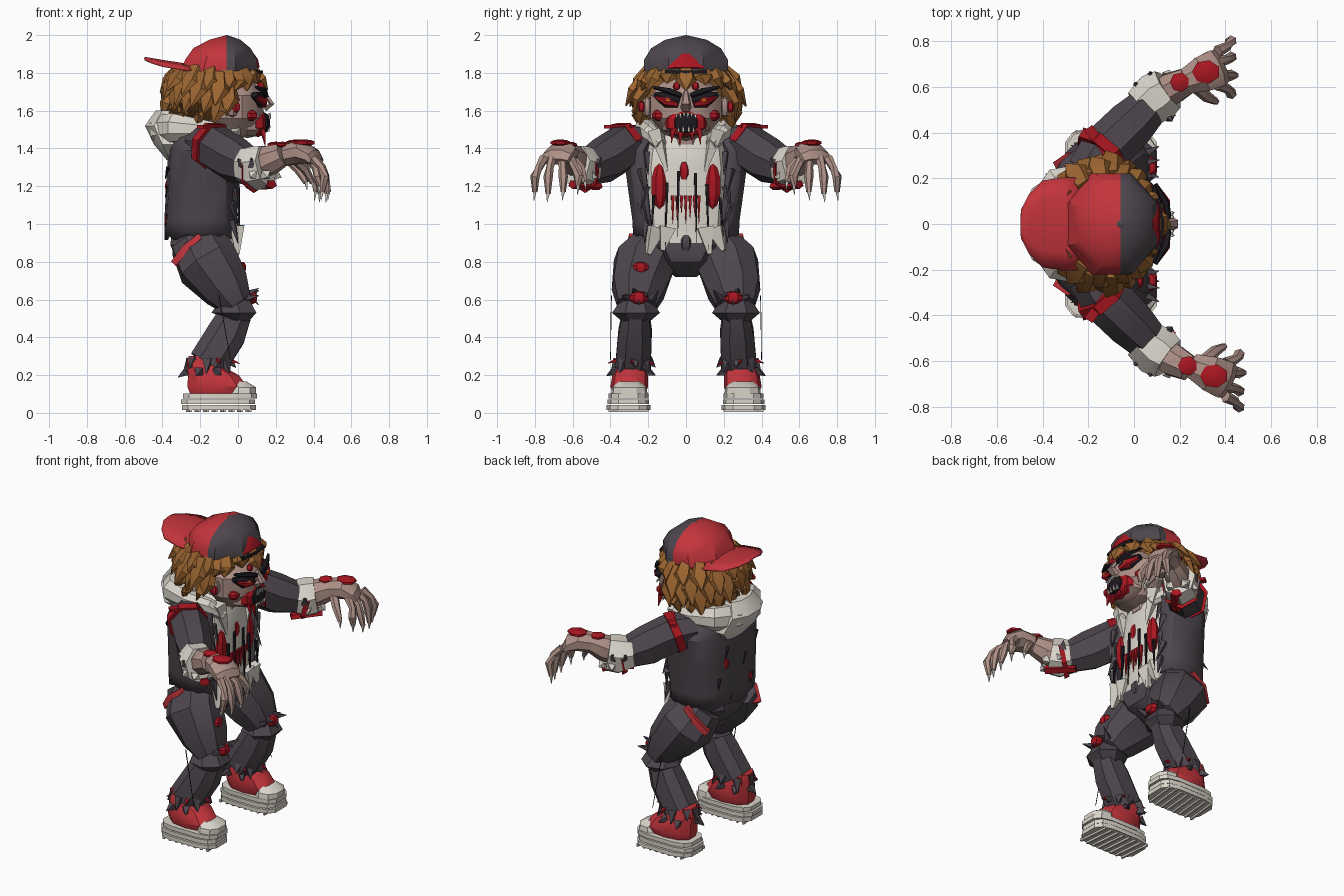
import bpy, bmesh, random
from math import sin, cos, pi, radians
from mathutils import Vector
random.seed(4)

DARK, RED, BLOOD = (.075, .062, .075), (.55, .035, .045), (.40, .008, .015)
HAIR, SKIN, PALE = (.33, .13, .03), (.42, .28, .24), (.70, .66, .59)
BLACK, ORANGE = (.012, .01, .014), (.9, .12, .03)
mats = {}


def mat(c):
    if c not in mats:
        mats[c] = bpy.data.materials.new("paint")
        mats[c].diffuse_color = (*c, 1)
    return mats[c]


def power(a, p):
    return (1 if a > 0 else -1) * abs(a) ** p


def tube(pts, n=8, ref=(0, 0, 1), flat=False, p=1):
    """Rings (x,y,z,ru,rv) along a path; flat keeps every ring horizontal."""
    P = [Vector(q[:3]) for q in pts]
    vs, fs = [], []
    for i, q in enumerate(pts):
        t = Vector((0, 0, 1)) if flat else (P[min(i + 1, len(P) - 1)] - P[max(i - 1, 0)]).normalized()
        r = Vector((1, 0, 0)) if flat else Vector(ref)
        if abs(r.dot(t)) > .97:
            r = Vector((1, .1, 0))
        u = (r - t * r.dot(t)).normalized()
        v = t.cross(u)
        for k in range(n):
            a = (k + .5) * 2 * pi / n
            vs.append(P[i] + u * q[3] * power(cos(a), p) + v * q[-1] * power(sin(a), p))
    for i in range(len(pts) - 1):
        for k in range(n):
            l = (k + 1) % n
            fs.append((i * n + k, i * n + l, i * n + n + l, i * n + n + k))
    fs += [tuple(range(n)), tuple(range(len(vs) - n, len(vs)))]
    return vs, fs


def loft(pts, n=8, p=1):
    return tube(pts, n, flat=True, p=p)


def spike(a, b, r=.02, tip=.002, n=4):
    return tube([(*a, r), (*b, tip)], n)


def ball(x, y, z, rx, ry, rz, n=8):
    return loft([(x, y, z + rz * sin(t), rx * cos(t) + .001, ry * cos(t) + .001)
                 for t in [radians(d) for d in (-90, -55, -20, 20, 55, 90)]], n)


def build(name, parts, col, sides=False, solid=0):
    """Merge parts in one object; sides also makes the mirror twin."""
    obs = []
    for s in ((1, -1) if sides else (1,)):
        bm = bmesh.new()
        for vs, fs in parts:
            b = [bm.verts.new((v[0], v[1] * s, v[2])) for v in vs]
            for f in fs:
                bm.faces.new([b[i] for i in f])
        bmesh.ops.recalc_face_normals(bm, faces=bm.faces)
        me = bpy.data.meshes.new(name)
        bm.to_mesh(me)
        bm.free()
        me.materials.append(mat(col))
        ob = bpy.data.objects.new(name + ("" if not sides else "_left" if s > 0 else "_right"), me)
        bpy.context.collection.objects.link(ob)
        if solid:
            ob.modifiers.new("thick", "SOLIDIFY").thickness = solid
        obs.append(ob)
    return obs


def fringe(c, ru, rv, drop, out, n, r=.022):
    """Ragged spikes around a horizontal hem."""
    res = []
    for k in range(n):
        a = k * 2 * pi / n + random.uniform(-.2, .2)
        d = drop * random.uniform(.5, 1.2)
        res.append(spike((c[0] + ru * cos(a), c[1] + rv * sin(a), c[2]),
                         (c[0] + (ru + out) * cos(a), c[1] + (rv + out) * sin(a), c[2] - d), r))
    return res


# shoes: treads, stacked soles, upper, toe cap, laces
build("shoe_tread", [tube([(-.27 + .045 * k, .2, .012, .012, .009), (-.25 + .045 * k, .41, .012, .012, .009)], 4)
                     for k in range(8)], PALE, True)
build("shoe_sole", [loft([(-.1 + d, .305, z, .2, w), (-.1 + d, .305, z + .026, .2, w)], 12, .55)
                    for d, z, w in ((0, .015, .118), (-.005, .046, .112), (.005, .077, .108))], PALE, True)
build("shoe_upper", [loft([(-.11, .3, .1, .15, .085), (-.11, .3, .14, .165, .1), (-.13, .295, .2, .14, .095),
                           (-.18, .29, .25, .095, .08), (-.19, .29, .3, .075, .07)], 10, .85)], RED, True)
build("toe_cap", [loft([(.02, .3, .1, .08, .098), (.02, .3, .135, .08, .092), (.0, .3, .165, .05, .06)], 9, .85)], PALE, True)
build("laces", [tube([(-.03 - .03 * k, .25, .18 + .022 * k, .009), (-.03 - .03 * k, .34, .19 + .022 * k, .009)], 4)
                for k in range(4)], PALE, True)
build("shoe_rips", fringe((-.17, .29, .22), .1, .09, .03, .05, 6, .03), DARK, True)

# trousers: pelvis, thighs, knees, shins, ragged hems
build("pelvis", [loft([(-.17, 0, .72, .06, .06), (-.17, 0, .8, .16, .17), (-.18, 0, .89, .19, .26),
                       (-.19, 0, .97, .17, .25)], 8, .8)], DARK)
X = (1, 0, 0)
build("thigh", [tube([(-.22, .16, .91, .15, .11), (-.16, .22, .79, .17, .17), (-.06, .25, .66, .135, .15),
                      (.0, .26, .57, .085, .11)], 8, X, p=.88)], DARK, True)
build("knee_flap", [tube([(-.03, .265, .58, .1, .09), (-.015, .265, .53, .125, .13), (-.03, .265, .49, .08, .075)], 7, X)], DARK, True)
build("shin", [tube([(-.01, .265, .53, .09, .075), (-.06, .27, .42, .11, .095), (-.16, .28, .26, .11, .1)], 8, X, p=.85)], DARK, True)
build("hem_rags", fringe((-.15, .28, .28), .1, .08, .07, .04, 8, .035), DARK, True)
build("hem_blood", fringe((-.14, .285, .28), .1, .085, .03, .05, 5, .014), BLOOD, True)
build("knee_wound", [ball(.075, .25, .61, .03, .05, .035, 6)], BLOOD, True)
build("knee_rags", [spike((.05, .25 + d, .64 - abs(d) * .5), (.11, .25 + 1.5 * d, .6 + e), .024)
                    for d, e in ((-.07, .05), (-.03, .02), (.02, .06), (.06, .02), (0, -.03))], DARK, True)
build("thigh_blood", [ball(.025, -.24, .77, .02, .045, .03, 6)], BLOOD)
build("loose_thread", [spike((-.1, .395, .62), (-.04, .4, .28), .003)], BLACK, True)
build("hip_flap", [tube([(-.33, .25, .79, .025, .04), (-.27, .28, .87, .03, .05), (-.2, .28, .94, .02, .03)], 4)], RED, True)

# shirt with hem, stains and drips
build("shirt", [loft([(-.17, 0, .88, .17, .23), (-.18, 0, 1.0, .175, .22), (-.18, 0, 1.3, .185, .24),
                      (-.17, 0, 1.44, .15, .22), (-.14, 0, 1.52, .09, .12)], 12, .75)], PALE)
build("shirt_hem", [spike((-.02, y, .98), (-.005, y * 1.25, .84 + .02 * (i % 2)), .06, .015)
                    for i, y in enumerate((-.16, -.1, .1, .16))], PALE)
build("belly_patch", [ball(-.03, 0, .9, .045, .04, .05, 6)], DARK)
build("shirt_blood", [ball(-.025, s * .14, 1.2, .03, .045, .12, 7) for s in (1, -1)] + [ball(-.015, -.01, 1.28, .025, .035, .055, 6)]
      + [spike((.0, -.07 + .023 * k, 1.15), (.005, -.07 + .023 * k, 1.0 + .03 * (k % 3)), .012) for k in range(7)], BLOOD)
build("shirt_tears", [spike((.0, y, 1.32 - abs(y)), (.01, y * 1.1, z), .011) for y, z in
                      ((-.17, .9), (-.1, .86), (-.04, .93), (.05, .9), (.11, .86), (.18, .92))], BLACK)

# open jacket shell with a ragged lower edge
levels = [(.93, -.19, .2, .28), (1.02, -.19, .2, .285), (1.2, -.18, .2, .31), (1.39, -.18, .19, .335), (1.5, -.19, .15, .25)]
m, jv, jf = 13, [], []
for i, (z, cx, rx, ry) in enumerate(levels):
    for k in range(m):
        a = radians(36 + 288 * k / (m - 1))
        jv.append((cx + rx * power(cos(a), .75), ry * power(sin(a), .7), z + (.03 * (k % 2) - .015 if i == 0 else 0)))
for i in range(len(levels) - 1):
    jf += [(i * m + k, i * m + k + 1, i * m + m + k + 1, i * m + m + k) for k in range(m - 1)]
build("jacket", [(jv, jf)], DARK, solid=.02)
build("jacket_rags", [spike((-.03, .21 + .03 * (k % 2), 1.38 - .09 * k), (.0, .2 + .02 * (k % 3), 1.26 - .09 * k), .022)
                      for k in range(5)], DARK, True)
build("jacket_back_rips", [spike((-.37, y, z), (-.385, y + .04, z - .06), .012) for y, z in
                           ((-.2, 1.3), (-.08, 1.2), (.1, 1.3), (.18, 1.12), (-.15, 1.05), (.05, 1.02))], BLACK)
build("jacket_back_blood", [ball(-.375, y, z, .012, .025, .03, 6) for y, z in ((-.12, 1.03), (.12, 1.2))], BLOOD)

# fallen hood around the neck
hp = [(-.01, .13, 1.42, .035, .03), (-.08, .19, 1.48, .05, .045), (-.2, .22, 1.5, .06, .055), (-.33, .18, 1.51, .08, .075),
      (-.4, .08, 1.5, .09, .075)]
build("hood", [tube(hp + [(x, -y, z, a, b) for x, y, z, a, b in hp[::-1]], 8)], PALE)
build("hood_back", [loft([(-.35, 0, 1.34, .03, .1), (-.37, 0, 1.42, .08, .2), (-.41, 0, 1.52, .09, .17), (-.38, 0, 1.6, .06, .12)], 8)], PALE)
build("collar_flap", [spike((-.03, .16, 1.5), (-.01, .1, 1.28), .05, .01)], PALE, True)

# arms: sleeves, shoulder bands, torn cuffs, forearms
build("sleeve", [tube([(-.19, .22, 1.42, .1, .11), (-.13, .32, 1.41, .125, .115), (-.02, .43, 1.34, .125, .11),
                       (.09, .54, 1.29, .09, .085)], 7)], DARK, True)
build("shoulder_band", [tube([(-.16, .3, 1.425, .128, .12), (-.13, .335, 1.41, .136, .124)], 7),
                        tube([(-.09, .28, 1.515, .012, .03), (-.2, .42, 1.515, .012, .03)], 4)], BLOOD, True)
build("cuff", [tube([(.03, .5, 1.31, .095, .095), (.1, .555, 1.3, .122, .115), (.15, .59, 1.31, .115, .1)], 7)], PALE, True)
build("cuff_blood", [tube([(.08, .53, 1.295, .121, .105), (.1, .55, 1.29, .128, .117)], 7),
                     tube([(.06, .46, 1.2, .02, .03), (.18, .6, 1.21, .025, .035)], 5)], BLOOD, True)
build("cuff_rags", fringe((.1, .55, 1.31), .09, .09, -.05, .03, 7, .03), DARK, True)
build("cuff_scraps", fringe((.12, .57, 1.26), .08, .08, .02, .03, 6, .035), PALE, True)
build("forearm", [tube([(.1, .55, 1.3, .07, .06), (.17, .595, 1.34, .082, .075), (.24, .63, 1.37, .062, .06)], 8)], SKIN, True)
hand = build("hand", [tube([(.22, .62, 1.365, .06, .058), (.3, .655, 1.38, .065, .085), (.36, .68, 1.355, .045, .09),
                            (.38, .69, 1.33, .025, .08)], 8)], SKIN, True)
fing, claws = [], []
for y0, y1, x1, z1 in ((.61, .57, .44, 1.2), (.655, .65, .455, 1.17), (.71, .73, .445, 1.16), (.755, .8, .42, 1.17)):
    fing.append(tube([(.365, y0, 1.345, .026), (.41, (y0 + y1) / 2, 1.3, .021), (.425, y1, 1.25, .025), (x1 - .01, y1, z1, .014)], 6))
    claws.append(spike((x1 - .01, y1, z1 + .005), (x1 - .015, y1 + .005, z1 - .045), .012))
fing.append(tube([(.27, .6, 1.34, .028), (.32, .555, 1.29, .025), (.36, .535, 1.22, .015)], 6))
claws.append(spike((.36, .535, 1.225), (.365, .53, 1.18), .012))
hand += build("fingers", fing, SKIN, True) + build("claws", claws, PALE, True)
hand += build("hand_blood", [ball(.315, .665, 1.43, .065, .055, .018, 7), ball(.2, .62, 1.42, .045, .045, .016, 7)], BLOOD, True)
for o in hand:
    if o.name.endswith("right"):
        o.location.x = .035

# head and face
build("head", [ball(-.02, 0, 1.62, .17, .205, .18, 12), ball(.05, 0, 1.52, .1, .13, .065, 10),
               loft([(-.1, 0, 1.42, .09, .09), (-.08, 0, 1.55, .09, .09)])], SKIN)
build("nose", [tube([(.135, 0, 1.7, .012, .012), (.18, 0, 1.635, .016, .028), (.14, 0, 1.61, .02, .03)], 5, X)], SKIN)
build("ear", [ball(-.03, .205, 1.62, .04, .03, .055, 7)], SKIN, True)
build("eye_socket", [tube([(.125, .035, 1.64, .03, .03), (.115, .1, 1.66, .045, .032), (.085, .165, 1.685, .015, .02)], 7)], BLACK, True)
build("eye_rim", [tube([(.135, .04, 1.635, .018, .02), (.122, .1, 1.652, .032, .034), (.095, .155, 1.672, .01, .02)], 7)], BLOOD, True)
build("eye", [ball(.138, .095, 1.655, .022, .022, .016, 6)], ORANGE, True)
build("brow", [tube([(.15, .025, 1.68, .014), (.14, .09, 1.705, .018), (.095, .175, 1.725, .008)], 5)], BLACK, True)
build("mouth_blood", [ball(.105, 0, 1.535, .055, .115, .075, 9)]
      + [spike((.13, y, 1.5), (.145, y * 1.1, z), .018) for y, z in ((-.07, 1.43), (-.03, 1.41), (.03, 1.44), (.07, 1.42))], BLOOD)
build("face_wounds", [ball(.07, .145, 1.575, .035, .035, .03, 6), ball(-.01, .235, 1.62, .025, .02, .03, 6),
                      ball(.12, .05, 1.73, .02, .02, .022, 5)], BLOOD, True)
build("mouth", [ball(.14, 0, 1.535, .032, .07, .055, 9)], BLACK)
build("teeth", [spike((.165, -.05 + .02 * k, 1.588 - .002 * abs(k - 2.5) ** 2), (.175, -.05 + .02 * k, 1.565 - .008 * (k % 2)), .009)
                for k in range(6)] + [spike((.16, y, 1.49), (.172, y, 1.52), .009) for y in (-.04, -.015, .015, .04)], PALE)

# hair: core and layered locks swept back, short fringe in front
build("hair_core", [ball(-.14, 0, 1.7, .21, .235, .17, 12)], HAIR)
locks = []
for j, (z0, r0, z1, r1) in enumerate([(1.82, .19, 1.7, .29), (1.79, .21, 1.63, .305), (1.74, .22, 1.56, .28),
                                      (1.66, .22, 1.5, .235)]):
    for k in range(15):
        a = (k + .5 * (j % 2)) * 2 * pi / 15
        c, s = cos(a), sin(a)
        if j and c > .68 - .16 * j:
            continue
        r, z, sweep = r1 * random.uniform(.93, 1.05), z1 + random.uniform(-.035, .03), -.035 * (1 - c * c)
        if c > .5:
            r, z = r * .92, 1.735 + random.uniform(-.03, .02)
        rm = (r0 + r) / 2 + .015
        locks.append(tube([(-.12 + r0 * c, r0 * s, z0, .04), (-.12 + rm * c + sweep * .3, rm * s, z0 * .5 + z * .5, .03, .06),
                           (-.12 + r * c + sweep, r * s, z, .004)], 5))
build("hair_locks", locks, HAIR)

# backwards cap: two-tone faceted crown, brim, strap opening
cap = build("cap_crown", [loft([(-.1, 0, 1.81, .22, .24), (-.09, 0, 1.87, .205, .24), (-.085, 0, 1.93, .165, .2),
                                (-.07, 0, 1.975, .09, .12), (-.06, 0, 1.995, .02, .025)], 8)], RED)[0]
cap.data.materials.append(mat(DARK))
bm = bmesh.new()
bm.from_mesh(cap.data)
bmesh.ops.bisect_plane(bm, geom=bm.verts[:] + bm.edges[:] + bm.faces[:], plane_co=(-.06, 0, 0), plane_no=(1, 0, 0))
bm.to_mesh(cap.data)
bm.free()
for f in cap.data.polygons:
    f.material_index = int(f.center.x > -.06)
build("cap_button", [ball(-.06, 0, 1.992, .018, .018, .008, 6)], DARK)
bv, bf = [], []
for x, w, z in ((-.22, .2, 1.845), (-.3, .205, 1.855), (-.4, .19, 1.87), (-.46, .13, 1.88), (-.495, .06, 1.885)):
    bv += [(x, w * t, z - .03 * t * t * w / .2) for t in (-1, -.6, -.2, .2, .6, 1)]
for i in range(4):
    bf += [(i * 6 + k, i * 6 + k + 1, i * 6 + k + 7, i * 6 + k + 6) for k in range(5)]
build("cap_brim", [(bv, bf)], RED, solid=.01)
build("cap_opening", [tube([(.105, 0, 1.825, .012, .1), (.09, 0, 1.865, .02, .08), (.075, 0, 1.9, .01, .03)], 6, X)], BLOOD)
build("cap_strap", [tube([(.1, -.11, 1.805, .012, .02), (.118, 0, 1.805, .012, .02), (.1, .11, 1.805, .012, .02)], 4)], BLACK)

# smooth gentle angles, keep hard edges
for o in bpy.data.objects:
    o.select_set(True)
    bpy.context.view_layer.objects.active = o
bpy.ops.object.shade_smooth_by_angle(angle=radians(32))
